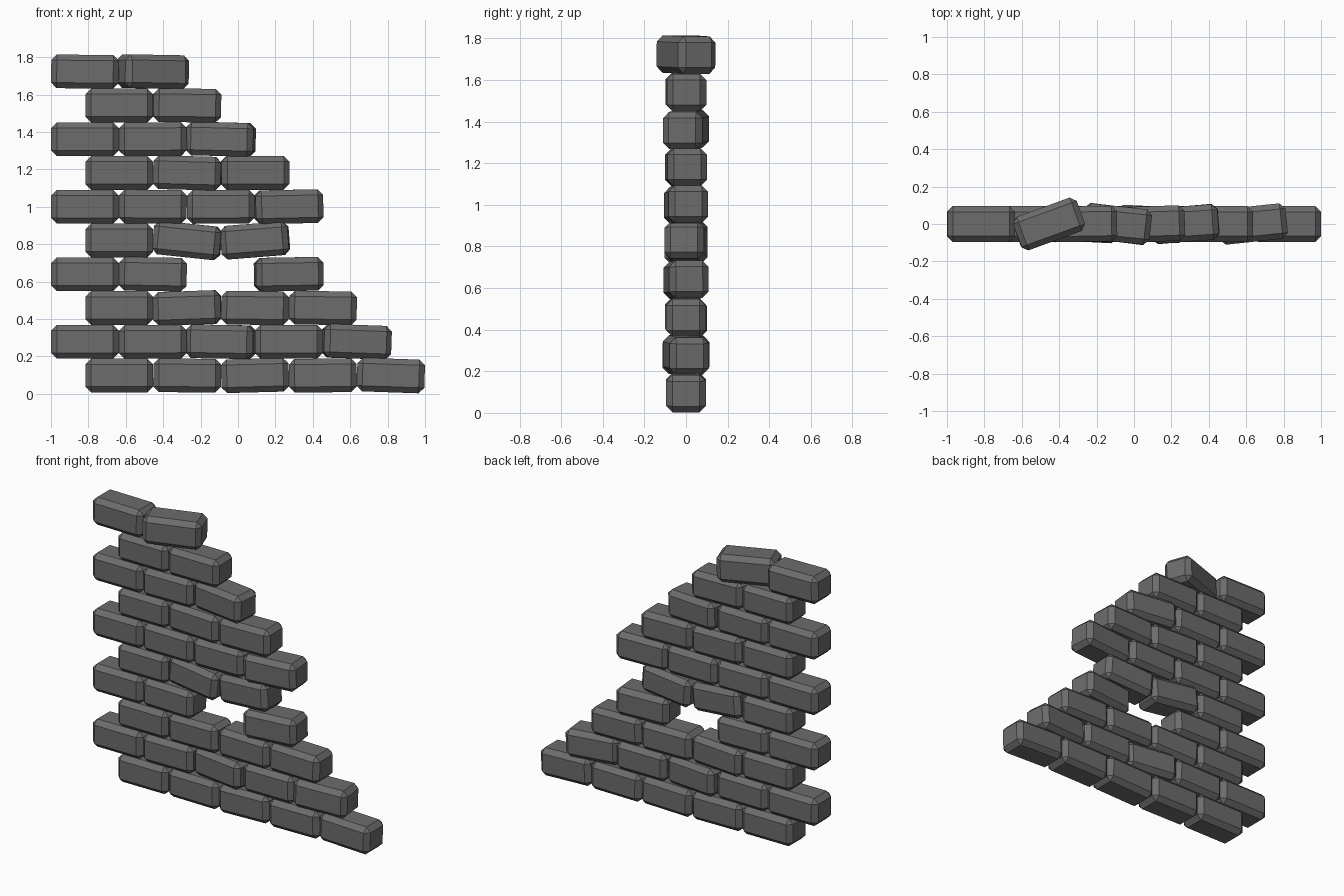
import bpy, bmesh, math
from mathutils import Matrix

if "Cube" in bpy.data.objects:
    bpy.data.objects.remove(bpy.data.objects["Cube"])

stone = bpy.data.materials.new("dark grey stone")
stone.diffuse_color = (0.15, 0.15, 0.15, 1)
stone.use_nodes = True
stone.node_tree.nodes["Principled BSDF"].inputs["Base Color"].default_value = stone.diffuse_color

L, D, H = 0.362, 0.19, 0.18      # brick length, depth, height
PITCH_X, PITCH_Z = 0.363, 0.1805

# bricks per course (column numbers), bottom to top; the fourth has a hole
COURSES = [range(5), range(5), range(4), (0, 1, 3), range(3),
           range(4), range(3), range(3), range(2), range(2)]

# knocked bricks: (course, column) -> yaw about z, tilt in the front view (degrees)
LOOSE = {
    (0, 2): (0, 1.5), (0, 4): (0, -2), (0, 1): (0, -0.5), (0, 3): (0, 0.5),
    (1, 2): (-7, -1), (1, 4): (6, -2), (1, 1): (0, 0.5),
    (2, 1): (-2, 2), (2, 2): (0, -0.7), (2, 3): (0, -1),
    (3, 3): (5, 1), (3, 1): (0, -1),
    (4, 1): (-3, -6), (4, 2): (-3, 4.5),
    (5, 3): (4, 1.2), (5, 1): (0, -0.5), (5, 2): (0, 0.5),
    (6, 1): (-1, -1.5), (6, 2): (2, 0),
    (7, 2): (-6, -1.5), (7, 1): (0, 0.5),
    (8, 1): (1, -0.7), (9, 0): (0, -0.7), (9, 1): (20, -1),
}


def brick(name, x, z, yaw, tilt):
    """Box with chamfered edges, turned about its own centre."""
    bm = bmesh.new()
    bmesh.ops.create_cube(bm, size=1, matrix=Matrix.Diagonal((L, D, H, 1)))
    bmesh.ops.bevel(bm, geom=bm.edges[:], offset=0.03, segments=1,
                    affect='EDGES', profile=0.5)
    me = bpy.data.meshes.new(name)
    bm.to_mesh(me)
    bm.free()
    me.materials.append(stone)
    ob = bpy.data.objects.new(name, me)
    ob.location = (x, 0, z)
    ob.rotation_euler = (0, -math.radians(tilt), math.radians(yaw))
    bpy.context.collection.objects.link(ob)


# running bond: every other course is shifted half a brick
for row, columns in enumerate(COURSES):
    start = -0.818 if row % 2 else -0.635
    for col in columns:
        yaw, tilt = LOOSE.get((row, col), (0, 0))
        brick(f"brick_{row}_{col}", start + col * PITCH_X,
              0.098 + row * PITCH_Z, yaw, tilt)
